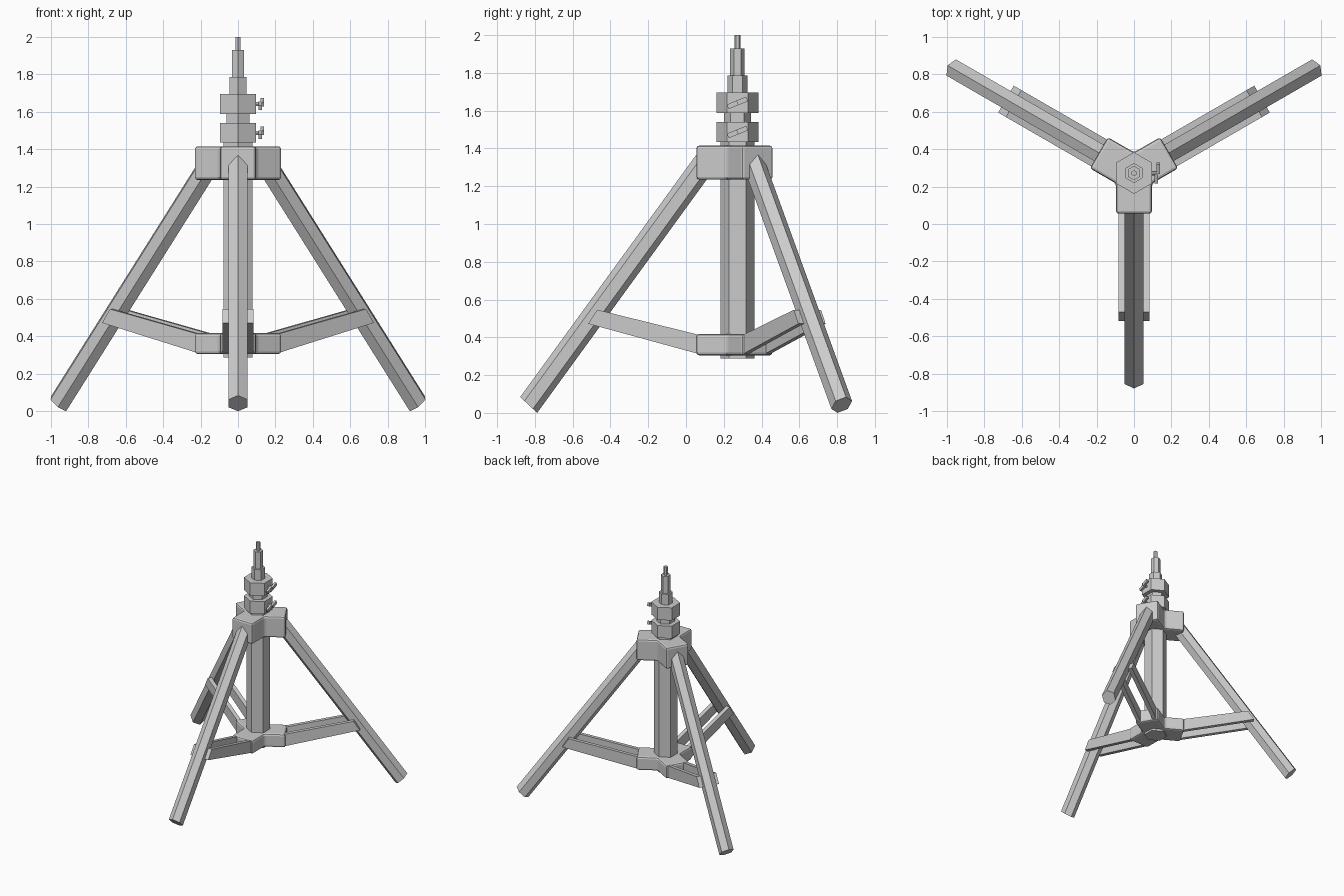
import bpy, bmesh
from math import sin, cos, pi, radians
from mathutils import Matrix, Vector

if "Cube" in bpy.data.objects:
    bpy.data.objects.remove(bpy.data.objects["Cube"])

CY = 0.272                                   # column axis in y
ANGLES = {"front": -pi / 2, "right": pi / 6, "left": 5 * pi / 6}


def new_object(name, bm):
    bmesh.ops.recalc_face_normals(bm, faces=bm.faces)
    me = bpy.data.meshes.new(name)
    bm.to_mesh(me)
    bm.free()
    ob = bpy.data.objects.new(name, me)
    bpy.context.collection.objects.link(ob)
    return ob


def loft(bm, a, b):
    """Closed solid between two matching point loops."""
    va, vb = [bm.verts.new(p) for p in a], [bm.verts.new(p) for p in b]
    n = len(va)
    bm.faces.new(va)
    bm.faces.new(vb)
    for i in range(n):
        j = (i + 1) % n
        bm.faces.new((va[i], va[j], vb[j], vb[i]))


def place(ob, angle):
    ob.matrix_world = Matrix.Translation((0, CY, 0)) @ Matrix.Rotation(angle, 4, 'Z')


def hex_tube(name, r, z0, z1):
    bm = bmesh.new()
    ring = [(r * sin(i * pi / 3), r * cos(i * pi / 3)) for i in range(6)]
    loft(bm, [(x, y, z0) for x, y in ring], [(x, y, z1) for x, y in ring])
    place(new_object(name, bm), 0)


def hub(name, z0, z1, reach=0.217, w=0.096):
    """Three-armed block with chamfered edges."""
    pts = []
    for a in ANGLES.values():
        d, t = Vector((cos(a), sin(a))), Vector((-sin(a), cos(a)))
        pts += [d * reach - t * w, d * reach + t * w]
        k = a + pi / 3
        pts.append(Vector((cos(k), sin(k))) * w / sin(pi / 3))
    bm = bmesh.new()
    loft(bm, [(p.x, p.y, z0) for p in pts], [(p.x, p.y, z1) for p in pts])
    ob = new_object(name, bm)
    place(ob, 0)
    m = ob.modifiers.new("chamfer", 'BEVEL')
    m.width, m.segments, m.limit_method = 0.015, 2, 'ANGLE'


# Telescoping column
hex_tube("main_column", 0.09, 0.288, 1.45)
hex_tube("second_tube", 0.071, 1.43, 1.6)
hex_tube("third_tube", 0.053, 1.58, 1.785)
hex_tube("top_tube", 0.038, 1.77, 1.93)
hex_tube("top_pin", 0.016, 1.92, 2.0)
hex_tube("lower_collar", 0.111, 1.435, 1.54)
hex_tube("upper_collar", 0.111, 1.588, 1.695)

# Hubs
hub("upper_hub", 1.235, 1.415)
hub("lower_hub", 0.305, 0.418)

# Legs and paired braces
BRACE = [(0.19, 0.41), (0.742, 0.546), (0.79, 0.472), (0.19, 0.308)]
for side, ang in ANGLES.items():
    bm = bmesh.new()
    u, t = Vector((0.045, 0, 0.042)), Vector((0, 0.05, 0))
    section = [u, u / 2 + t, -u / 2 + t, -u, -u / 2 - t, u / 2 - t]
    foot, top = Vector((1.105, 0, 0.042)), Vector((0.165, 0, 1.335))
    loft(bm, [foot + s for s in section], [top + s for s in section])
    place(new_object(side + "_leg", bm), ang)

    bm = bmesh.new()
    for s in (-1, 1):
        loft(bm, [(r, s * 0.05, z) for r, z in BRACE],
             [(r, s * 0.083, z) for r, z in BRACE])
    place(new_object(side + "_brace", bm), ang)

# Thumb screws on the collars
for name, z in (("lower", 1.487), ("upper", 1.641)):
    bm = bmesh.new()
    bmesh.ops.create_cone(bm, cap_ends=True, segments=6, radius1=0.012, radius2=0.012,
                          depth=0.04, matrix=Matrix.Translation((0.105, 0, z))
                          @ Matrix.Rotation(pi / 2, 4, 'Y'))
    for s in (-1, 1):
        bmesh.ops.create_cube(bm, size=1, matrix=Matrix.Translation((0.124, 0, z))
                              @ Matrix.Rotation(radians(22), 4, 'X')
                              @ Matrix.Translation((s * 0.005, s * 0.027, 0))
                              @ Matrix.Diagonal((0.018, 0.056, 0.026, 1)))
    place(new_object(name + "_thumb_screw", bm), 0)
